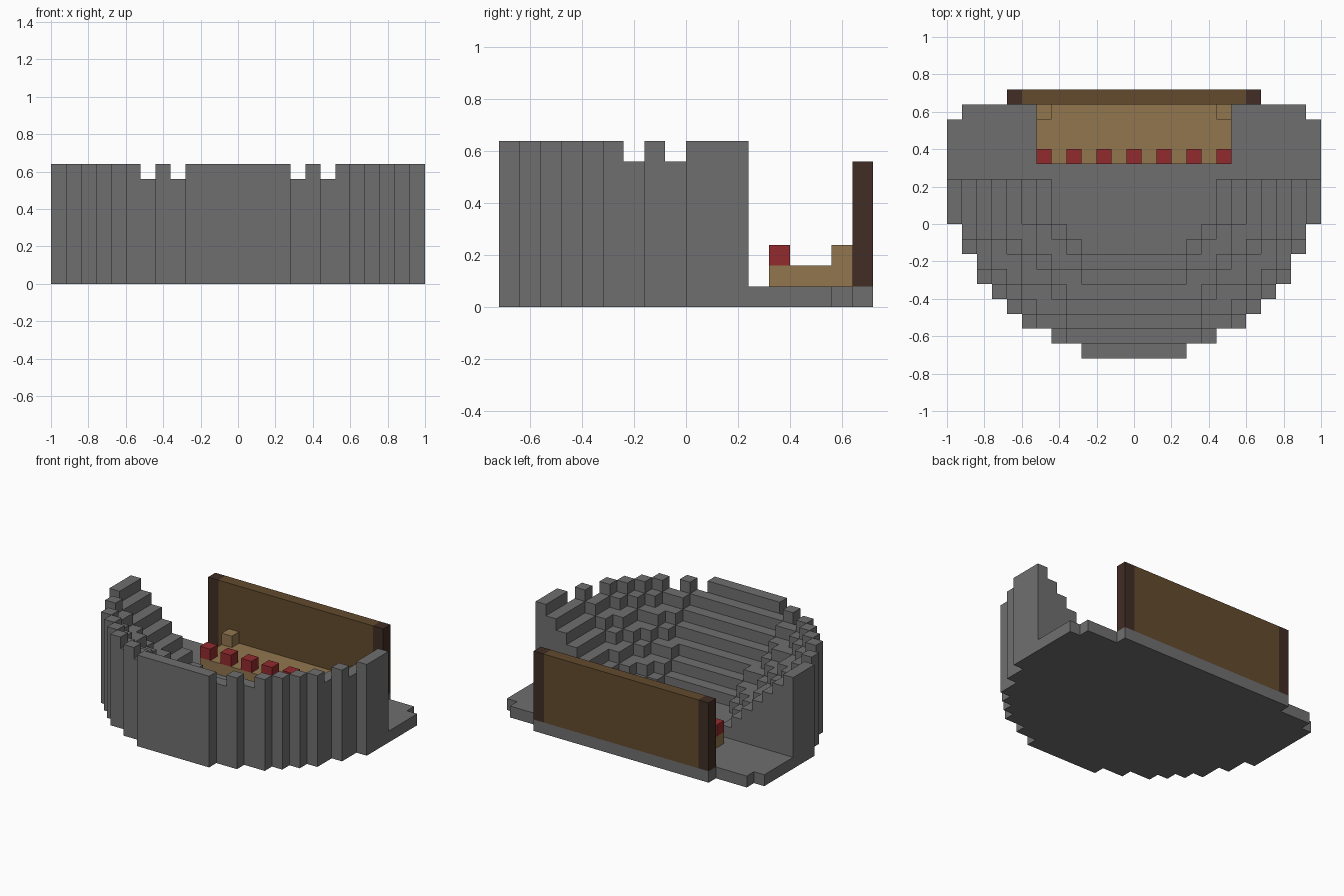
import bpy, bmesh, math
from mathutils import Vector

U = 0.08                      # one block
CENTRE_Y = 0.28               # centre of the round plan
RADIUS = 12.5                 # plan radius in blocks

if "Cube" in bpy.data.objects:
    bpy.data.objects.remove(bpy.data.objects["Cube"])


def material(name, rgb):
    m = bpy.data.materials.new(name)
    m.use_nodes = True
    m.diffuse_color = (*rgb, 1)
    m.node_tree.nodes["Principled BSDF"].inputs["Base Color"].default_value = (*rgb, 1)
    return m


STONE = material("grey stone", (0.159, 0.159, 0.159))
PLANK = material("tan plank", (0.285, 0.183, 0.076))
PANEL = material("brown panel", (0.125, 0.07, 0.027))
POST = material("dark wood", (0.053, 0.026, 0.018))
RED = material("red block", (0.29, 0.024, 0.028))


def add_object(name, bm, mat):
    mesh = bpy.data.meshes.new(name)
    bm.to_mesh(mesh)
    bm.free()
    mesh.materials.append(mat)
    ob = bpy.data.objects.new(name, mesh)
    bpy.context.collection.objects.link(ob)
    return ob


def box(name, x, y, z, mat):
    """Box from (low, high) ranges on each axis."""
    bm = bmesh.new()
    bmesh.ops.create_cube(bm, size=1)
    for v in bm.verts:
        v.co = Vector([(a + b) / 2 + c * (b - a) for c, (a, b) in zip(v.co, (x, y, z))])
    return add_object(name, bm, mat)


AXES = [Vector(a) for a in ((1, 0, 0), (0, 1, 0), (0, 0, 1))]


def block_shell(name, cells, solid, mat):
    """Outer skin of a set of blocks; faces against other solid blocks are left out."""
    bm = bmesh.new()
    for cell in cells:
        mid = Vector(cell) + Vector((0, 0, 0.5))
        for i, axis in enumerate(AXES):
            for s in (1, -1):
                n = axis * s
                if tuple(int(c + d) for c, d in zip(cell, n)) in solid:
                    continue
                u, w = AXES[(i + 1) % 3] * s, AXES[(i + 2) % 3]
                quad = [mid + (n + u * a + w * b) / 2
                        for a, b in ((-1, -1), (1, -1), (1, 1), (-1, 1))]
                bm.faces.new([bm.verts.new(p * U + Vector((0, CENTRE_Y, 0))) for p in quad])
    bmesh.ops.remove_doubles(bm, verts=bm.verts, dist=U / 100)
    bmesh.ops.dissolve_limit(bm, angle_limit=0.01, verts=bm.verts, edges=bm.edges)
    return add_object(name, bm, mat)


# Round floor, with a narrow strip behind it under the back wall
floor, seats = set(), set()
for i in range(-12, 13):
    for j in range(-12, 6):
        dist = math.hypot(i, j)
        if dist < RADIUS and (j < 5 or abs(i) <= 8):
            floor.add((i, j, 0))
            # Seating rises one block per ring in the front half
            if j < 0:
                seats.update((i, j, k) for k in range(1, int(dist) - 4))

solid = floor | seats
block_shell("floor", floor, solid, STONE)
block_shell("seating_tiers", seats, solid, STONE)

# Stage platform and the row of blocks along its front edge
box("stage", (-0.52, 0.52), (0.32, 0.64), (0.08, 0.16), PLANK)
for n in range(7):
    x = -0.52 + n * 2 * U
    box(f"stage_block_{n + 1}", (x, x + U), (0.32, 0.40), (0.16, 0.24), RED)

# Back wall
box("back_wall", (-0.60, 0.60), (0.64, 0.72), (0.08, 0.56), PANEL)

# Mirrored stage corner blocks and wall end posts
for side, s in (("left", 1), ("right", -1)):
    box(f"stage_corner_{side}", sorted((0.44 * s, 0.52 * s)), (0.56, 0.64), (0.16, 0.24), PLANK)
    box(f"wall_post_{side}", sorted((0.60 * s, 0.68 * s)), (0.64, 0.72), (0.08, 0.56), POST)
